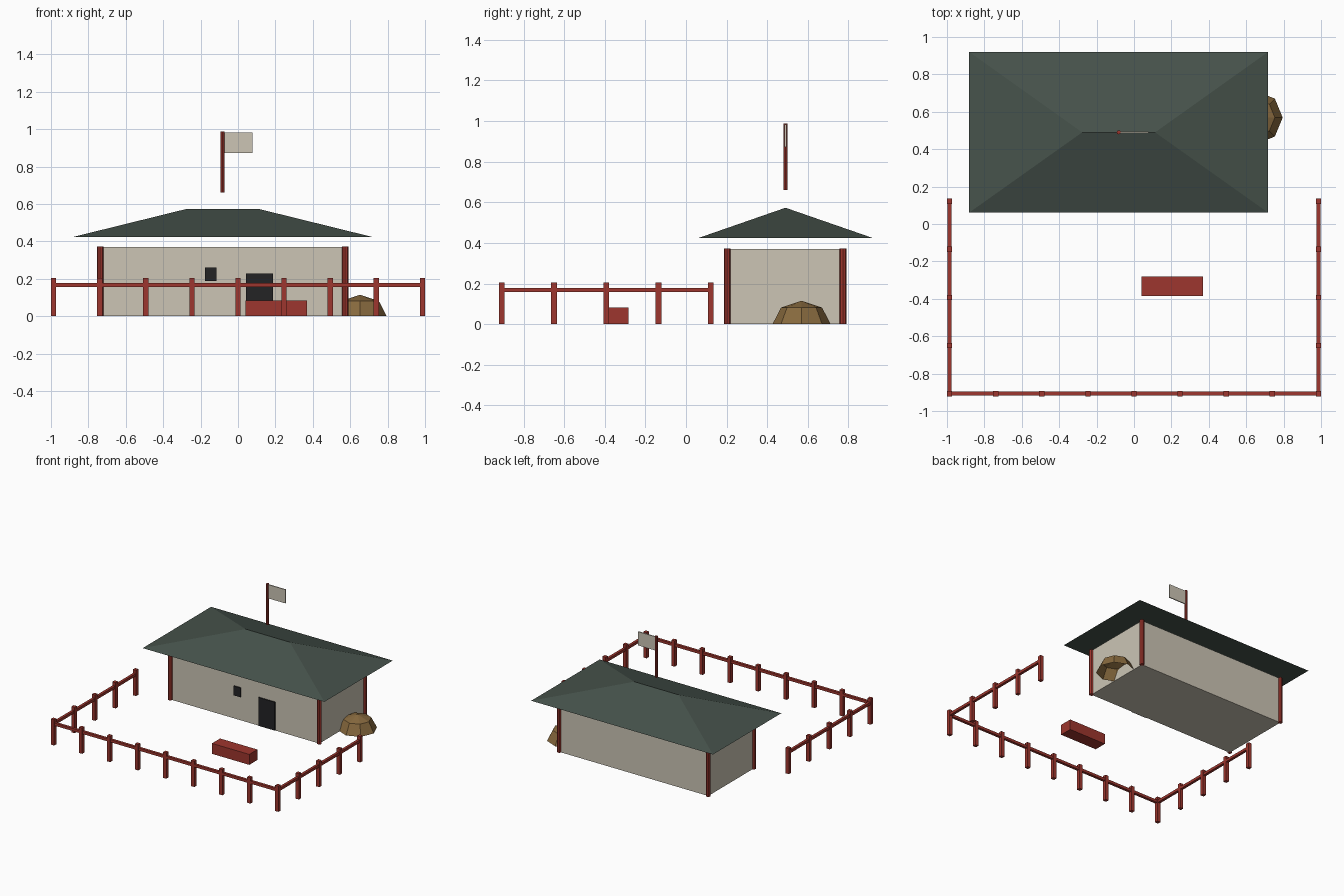
import bpy, bmesh, math

if "Cube" in bpy.data.objects:
    bpy.data.objects.remove(bpy.data.objects["Cube"])


def material(name, rgb):
    lin = [(c / 255 / 12.92) if c < 11 else ((c / 255 + 0.055) / 1.055) ** 2.4 for c in rgb]
    m = bpy.data.materials.new(name)
    m.diffuse_color = (*lin, 1)
    m.use_nodes = True
    m.node_tree.nodes["Principled BSDF"].inputs["Base Color"].default_value = m.diffuse_color
    return m


PLASTER = material("pale plaster", (204, 197, 181))
RED = material("red timber", (158, 54, 46))
ROOF = material("dark green roof", (70, 82, 75))
DARK = material("dark opening", (35, 35, 37))
STRAW = material("brown straw", (135, 105, 62))


def finish(name, bm, mat):
    bmesh.ops.recalc_face_normals(bm, faces=bm.faces)
    me = bpy.data.meshes.new(name)
    bm.to_mesh(me)
    bm.free()
    me.materials.append(mat)
    ob = bpy.data.objects.new(name, me)
    bpy.context.collection.objects.link(ob)
    return ob


def box(name, x, y, z, mat):
    """Box from (min, max) pairs on each axis."""
    bm = bmesh.new()
    bmesh.ops.create_cube(bm, size=1)
    for v in bm.verts:
        v.co = [r[0] + (c + 0.5) * (r[1] - r[0]) for r, c in zip((x, y, z), v.co)]
    return finish(name, bm, mat)


def pole(name, x, y, z0, z1, r, mat):
    bm = bmesh.new()
    bmesh.ops.create_cone(bm, cap_ends=True, segments=8, radius1=r, radius2=r, depth=z1 - z0)
    bmesh.ops.translate(bm, verts=bm.verts, vec=(x, y, (z0 + z1) / 2))
    return finish(name, bm, mat)


# House body and corner posts
X0, X1, Y0, Y1 = -0.737, 0.573, 0.203, 0.773
box("house_walls", (X0, X1), (Y0, Y1), (0, 0.37), PLASTER)
for x in (X0, X1):
    for y in (Y0, Y1):
        pole("corner_post", x, y, 0, 0.372, 0.017, RED)

# Door and window plates
box("door", (0.043, 0.187), (Y0 - 0.009, Y0), (0.003, 0.228), DARK)
box("window", (-0.176, -0.115), (Y0 - 0.009, Y0), (0.187, 0.261), DARK)

# Hipped roof: a box whose top is pinched into a ridge
roof = bmesh.new()
base = [roof.verts.new((x, y, 0.424)) for x, y in
        ((-0.881, 0.061), (0.717, 0.061), (0.717, 0.92), (-0.881, 0.92))]
left, right = (roof.verts.new((x, 0.49, 0.573)) for x in (-0.277, 0.113))
a, b, c, d = base
for f in ((d, c, b, a), (a, b, right, left), (b, c, right), (c, d, left, right), (d, a, left)):
    roof.faces.new(f)
finish("roof", roof, ROOF)

# Flag and its pole
pole("flag_pole", -0.082, 0.49, 0.661, 0.988, 0.011, RED)
box("flag", (-0.074, 0.077), (0.486, 0.494), (0.873, 0.982), PLASTER)

# Yard fence: posts and one rail on three sides
FX, FY0, FY1, W, R = 0.986, -0.907, 0.122, 0.014, 0.0105
spots = [(-FX + i * FX / 4, FY0) for i in range(9)]
spots += [(s * FX, FY0 + i * (FY1 - FY0) / 4) for s in (-1, 1) for i in range(1, 5)]
for x, y in spots:
    box("fence_post", (x - W, x + W), (y - W, y + W), (0, 0.205), RED)
RZ = (0.157, 0.178)
box("front_rail", (-FX, FX), (FY0 - R, FY0 + R), RZ, RED)
for s in (-1, 1):
    box("side_rail", (s * FX - R, s * FX + R), (FY0, FY1), RZ, RED)

# Trough in the yard
box("trough", (0.04, 0.368), (-0.384, -0.282), (0, 0.083), RED)

# Straw heap: low-poly half dome against the right wall
dome = bmesh.new()
bmesh.ops.create_uvsphere(dome, u_segments=8, v_segments=4, radius=1)
bmesh.ops.delete(dome, geom=[v for v in dome.verts if v.co.z < -0.1], context='VERTS')
for v in dome.verts:
    v.co = (0.652 + 0.143 * v.co.x, 0.569 + 0.143 * v.co.y, 0.115 * max(v.co.z, 0))
finish("straw_heap", dome, STRAW)
